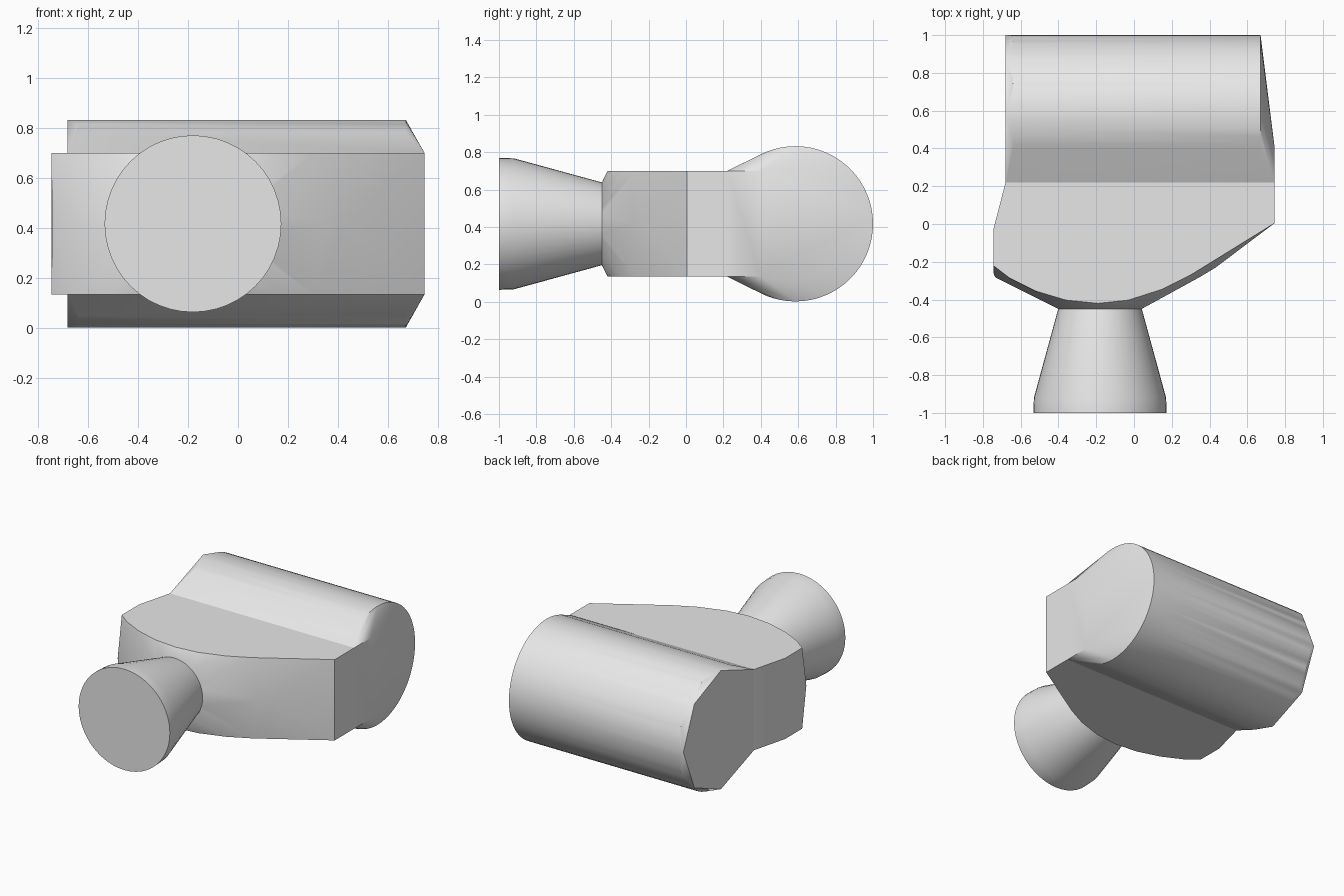
import bpy, bmesh, math
from mathutils import Matrix

if "Cube" in bpy.data.objects:
    bpy.data.objects.remove(bpy.data.objects["Cube"], do_unlink=True)

grey = bpy.data.materials.new("plain grey")
grey.use_nodes = True
COLOUR = (0.8, 0.8, 0.8, 1)
grey.diffuse_color = COLOUR
grey.node_tree.nodes["Principled BSDF"].inputs["Base Color"].default_value = COLOUR

MID = 0.417                # height of the central axis
LOW, HIGH = 0.135, 0.70    # underside and top of the slab
SEAM = 0.22                # where the slab meets the barrel


def finish(bm, name, angle):
    bmesh.ops.recalc_face_normals(bm, faces=bm.faces)
    mesh = bpy.data.meshes.new(name)
    bm.to_mesh(mesh)
    bm.free()
    mesh.materials.append(grey)
    obj = bpy.data.objects.new(name, mesh)
    bpy.context.collection.objects.link(obj)
    bpy.ops.object.select_all(action='DESELECT')
    obj.select_set(True)
    bpy.context.view_layer.objects.active = obj
    bpy.ops.object.shade_smooth_by_angle(angle=math.radians(angle))
    return obj


def add_hull(target, points):
    """Convex shell around the points, left open at the seam."""
    bm = bmesh.new()
    for p in points:
        bm.verts.new(p)
    res = bmesh.ops.convex_hull(bm, input=bm.verts)
    junk = {e for e in res["geom_interior"] + res["geom_unused"]
            if isinstance(e, bmesh.types.BMVert)}
    bmesh.ops.delete(bm, geom=list(junk), context='VERTS')
    cap = [f for f in bm.faces if all(abs(v.co.y - SEAM) < 1e-4 for v in f.verts)]
    bmesh.ops.delete(bm, geom=cap, context='FACES')
    mesh = bpy.data.meshes.new("shell")
    bm.to_mesh(mesh)
    bm.free()
    target.from_mesh(mesh)
    bpy.data.meshes.remove(mesh)


def both(outline):
    return [(x, y, z) for x, y in outline for z in (LOW, HIGH)]


def ring(x, cy, r, n):
    """Circle facing x."""
    return [(x, cy + r * math.cos(2 * math.pi * i / n),
             MID + r * math.sin(2 * math.pi * i / n)) for i in range(n)]


seam_edge = [(-0.68, SEAM), (0.745, SEAM)]

# Slab with a bowed front that swells out to meet the neck
front_curve = [(-0.745, -0.03), (-0.745, -0.22), (-0.66, -0.285), (-0.52, -0.355),
               (-0.36, -0.403), (-0.19, -0.42), (-0.03, -0.403), (0.15, -0.345),
               (0.30, -0.27), (0.43, -0.19), (0.745, 0.005)]
slab = both(front_curve + seam_edge)
slab += [(-0.18 + 0.22 * math.cos(a), -0.45, MID + 0.22 * math.sin(a))
         for a in (2 * math.pi * i / 48 for i in range(48))]
slab += [(-0.742, -0.27, MID), (-0.73, -0.285, MID), (0.35, -0.28, MID), (0.43, -0.232, MID)]

# Barrel: round rims, an eight-sided end on one side, a raised plate on the other
barrel = both(seam_edge + [(0.745, 0.40)])
barrel += ring(0.67, 0.585, 0.415, 64) + ring(-0.64, 0.585, 0.415, 64)
barrel += ring(-0.68, 0.585, 0.415, 8)

bm = bmesh.new()
add_hull(bm, slab)
add_hull(bm, barrel)
bmesh.ops.remove_doubles(bm, verts=bm.verts, dist=1e-4)
bmesh.ops.dissolve_limit(bm, angle_limit=math.radians(0.5), verts=bm.verts, edges=bm.edges)
finish(bm, "body", 28)

# Flared neck, turned around the y axis
bm = bmesh.new()
rows = []
for y, r in [(-0.445, 0.22), (-0.92, 0.35), (-1.0, 0.353)]:
    rows.append([bm.verts.new((-0.18 + r * math.cos(2 * math.pi * i / 48), y,
                               MID + r * math.sin(2 * math.pi * i / 48))) for i in range(48)])
for a, b in zip(rows, rows[1:]):
    for i in range(48):
        j = (i + 1) % 48
        bm.faces.new((a[i], a[j], b[j], b[i]))
bm.faces.new(rows[0])
bm.faces.new(rows[-1])
finish(bm, "flared_neck", 30)
